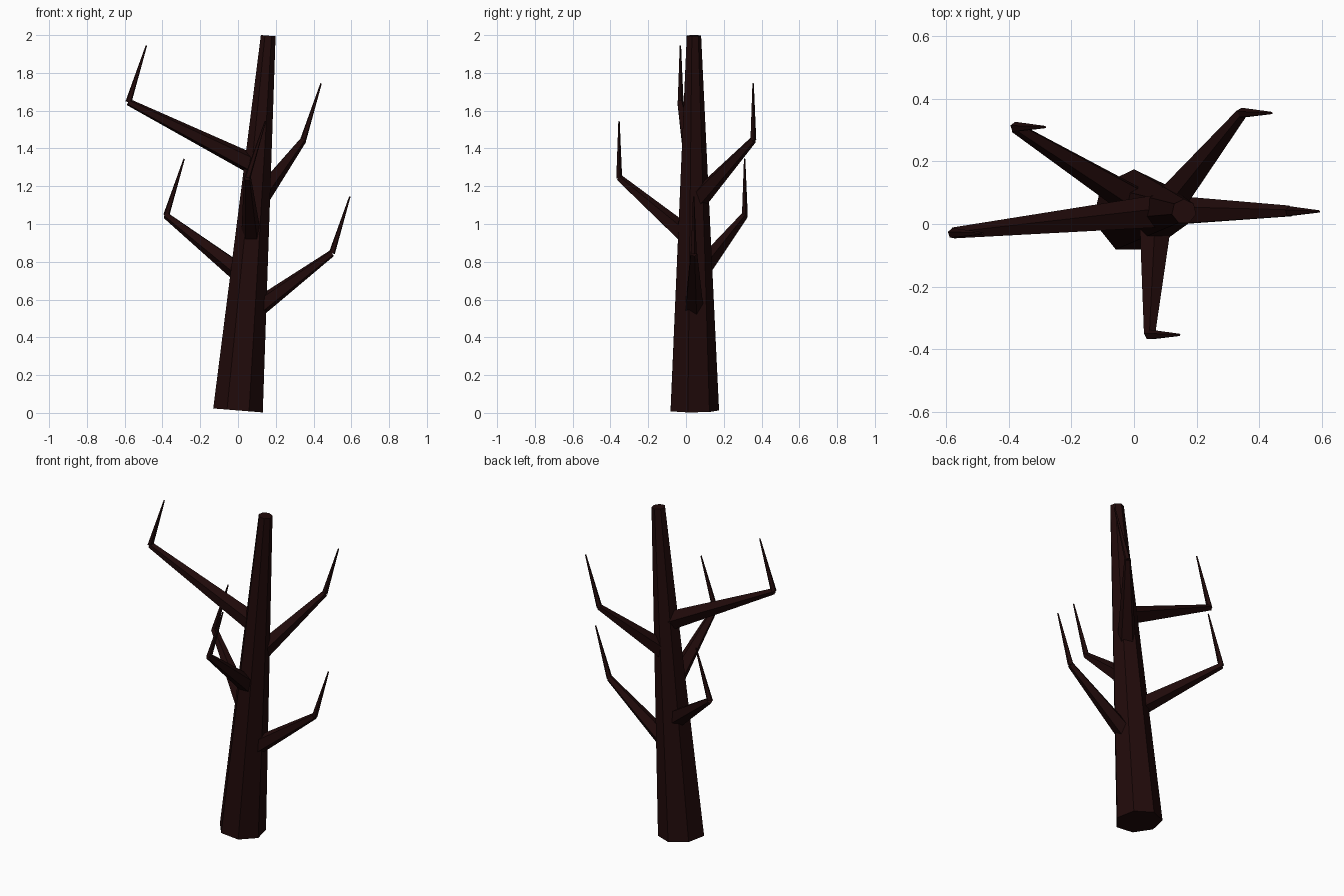
import bpy, bmesh, math
from mathutils import Vector

if "Cube" in bpy.data.objects:
    bpy.data.objects.remove(bpy.data.objects["Cube"])

bark = bpy.data.materials.new("dark bark")
bark.diffuse_color = (0.0145, 0.003, 0.003, 1)
bark.use_nodes = True
bark.node_tree.nodes["Principled BSDF"].inputs["Base Color"].default_value = bark.diffuse_color


def limb(name, a, b, r1, r2, sides):
    """Flat-shaded tapered cylinder from a to b."""
    a, b = Vector(a), Vector(b)
    d = b - a
    bm = bmesh.new()
    bmesh.ops.create_cone(bm, cap_ends=True, segments=sides,
                          radius1=r1, radius2=r2, depth=d.length)
    # first corner points to +y
    rot = Vector((0, 0, 1)).rotation_difference(d.normalized())
    for v in bm.verts:
        v.co = rot @ v.co + (a + b) / 2
    me = bpy.data.meshes.new(name)
    bm.to_mesh(me)
    bm.free()
    me.materials.append(bark)
    ob = bpy.data.objects.new(name, me)
    bpy.context.collection.objects.link(ob)
    return ob


# leaning seven-sided trunk
base, top = Vector((0, 0.04, 0.013)), Vector((0.16, 0.04, 1.997))
limb("trunk", base, top, 0.135, 0.04, 7)

# bare branches spiralling up the trunk, each with an upturned twig
elbows = [(0.497, 0.04), (-0.38, 0.31), (0.05, -0.355), (0.345, 0.355), (-0.58, -0.03)]
for i, (x, y) in enumerate(elbows):
    z = 0.5 + 0.2 * i
    start = base.lerp(top, z / 2)
    elbow = Vector((x, y, 0.845 + 0.2 * i))
    limb(f"branch_{i + 1}", start, elbow, 0.058, 0.019, 5)
    limb(f"twig_{i + 1}", elbow, elbow + Vector((0.095, 0, 0.3)), 0.017, 0.004, 5)
